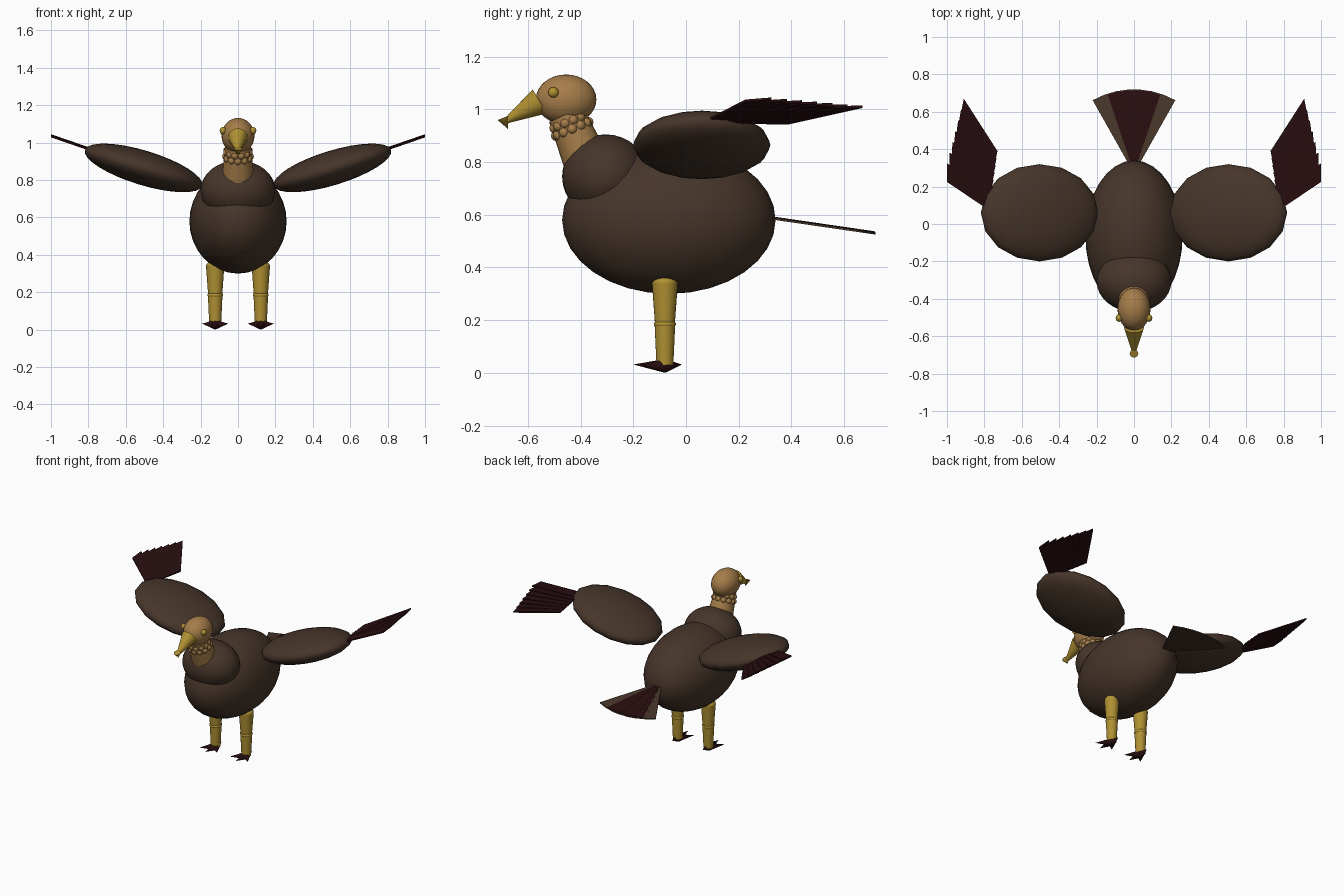
import bpy, bmesh, math
from mathutils import Vector, Matrix

if "Cube" in bpy.data.objects:
    bpy.data.objects.remove(bpy.data.objects["Cube"], do_unlink=True)


def material(name, rgb):
    m = bpy.data.materials.new(name)
    m.use_nodes = True
    m.diffuse_color = (*rgb, 1)
    m.node_tree.nodes["Principled BSDF"].inputs["Base Color"].default_value = (*rgb, 1)
    return m


BROWN = material("dark brown plumage", (0.062, 0.036, 0.023))
TAN = material("tan skin", (0.38, 0.205, 0.068))
YELLOW = material("ochre yellow", (0.43, 0.28, 0.032))
MAROON = material("dark maroon", (0.021, 0.004, 0.005))


def finish(bm, name, mat, smooth=True):
    bmesh.ops.recalc_face_normals(bm, faces=bm.faces)
    mesh = bpy.data.meshes.new(name)
    bm.to_mesh(mesh)
    bm.free()
    mesh.materials.append(mat)
    ob = bpy.data.objects.new(name, mesh)
    bpy.context.collection.objects.link(ob)
    if smooth:
        bpy.ops.object.select_all(action="DESELECT")
        ob.select_set(True)
        bpy.context.view_layer.objects.active = ob
        bpy.ops.object.shade_smooth_by_angle(angle=math.radians(40))
    return ob


def add_ball(bm, center, radii, roll=0, segs=32, rings=16):
    mat = (Matrix.Translation(center) @ Matrix.Rotation(roll, 4, "Y")
           @ Matrix.Diagonal((*radii, 1)))
    bmesh.ops.create_uvsphere(bm, u_segments=segs, v_segments=rings, radius=1, matrix=mat)


def ball(name, mat, center, radii, **kw):
    bm = bmesh.new()
    add_ball(bm, center, radii, **kw)
    return finish(bm, name, mat)


def add_cone(bm, start, end, r1, r2, segs=24):
    a, b = Vector(start), Vector(end)
    turn = (b - a).to_track_quat("Z", "Y").to_matrix().to_4x4()
    bmesh.ops.create_cone(bm, cap_ends=True, segments=segs, radius1=r1, radius2=r2,
                          depth=(b - a).length, matrix=Matrix.Translation((a + b) / 2) @ turn)


def cone(name, mat, start, end, r1, r2, segs=24):
    bm = bmesh.new()
    add_cone(bm, start, end, r1, r2, segs)
    return finish(bm, name, mat)


def add_plate(bm, corners, thick):
    """Thin slab with a slight central ridge, from four corner points."""
    lo = [bm.verts.new(Vector(c) - Vector((0, 0, thick / 2))) for c in corners]
    hi = [bm.verts.new(Vector(c) + Vector((0, 0, thick / 2))) for c in corners]
    bm.faces.new(lo)
    bm.faces.new(hi)
    for i in range(4):
        j = (i + 1) % 4
        bm.faces.new((lo[i], lo[j], hi[j], hi[i]))


# Trunk
ball("body", BROWN, (0, -0.065, 0.58), (0.26, 0.405, 0.28))
ball("chest", BROWN, (0, -0.305, 0.745), (0.2, 0.165, 0.16))

# Neck with a scalloped ruff
neck_low, neck_top = Vector((0, -0.365, 0.77)), Vector((0, -0.455, 0.98))
cone("neck", TAN, neck_low, neck_top, 0.09, 0.07)
bm = bmesh.new()
turn = (neck_top - neck_low).to_track_quat("Z", "Y")
for along, radius, shift in ((0.74, 0.066, 0), (0.87, 0.062, 0.5)):
    for i in range(12):
        a = math.tau * (i + shift) / 12
        p = neck_low.lerp(neck_top, along) + turn @ Vector(
            (radius * math.cos(a), radius * math.sin(a), 0))
        add_ball(bm, p, (0.02, 0.02, 0.02), segs=10, rings=6)
finish(bm, "neck_ruff", TAN)

# Head
ball("head", TAN, (0, -0.455, 1.037), (0.088, 0.115, 0.095))
cone("beak", YELLOW, (0, -0.555, 1.03), (0, -0.69, 0.952), 0.053, 0.008)
cone("beak_hook", YELLOW, (0, -0.693, 0.968), (0, -0.676, 0.926), 0.023, 0.0, 16)

# Tail fan: brown feathers with a maroon layer over the middle
root = Vector((0, 0.27, 0.594))


def tail_fan(name, mat, count, spread, length, lift):
    bm = bmesh.new()
    step = 2 * spread / count
    for i in range(count):
        mid = -spread + step * (i + 0.5)

        def at(r, ang):
            x, y = r * math.sin(ang), r * math.cos(ang)
            return root + Vector((x, y, -0.145 * y + lift + 0.001 * (i % 2)))
        half = step * 0.55
        add_plate(bm, [at(0.04, mid - half), at(0.04, mid + half),
                       at(length, mid + half), at(length, mid - half)], 0.008)
    finish(bm, name, mat, smooth=False)


tail_fan("tail_feathers", BROWN, 7, math.radians(29), 0.45, 0)
tail_fan("tail_middle_feathers", MAROON, 5, math.radians(18), 0.445, 0.003)

for side, s in (("left", 1), ("right", -1)):
    ball(side + "_eye", YELLOW, (s * 0.08, -0.503, 1.064), (0.018, 0.02, 0.02),
         segs=16, rings=10)

    # Wing
    ball(side + "_wing", BROWN, (s * 0.505, 0.06, 0.865), (0.328, 0.26, 0.092),
         roll=-s * math.radians(17), segs=16, rings=16)

    # Wing tip feathers, narrow at the root and wide at the cut end
    bm = bmesh.new()
    count = 7
    for i in range(count):
        t = i / (count - 1)
        base = Vector((0.775 - 0.03 * t, 0.11 + 0.19 * t))
        tip = Vector((1.0 - 0.08 * t, 0.275 + 0.345 * t))
        corners = []
        for p, dx, dy in ((base, 0.01, -0.03), (base, -0.015, 0.05 + 0.04 * t),
                          (tip, -0.01 * t, 0.05), (tip, 0.01 * t, -0.05)):
            x, y = p.x + dx, p.y + dy
            z = 0.94 + 0.345 * (x - 0.72) + (0.004 if dy > 0 else -0.004)
            corners.append((s * x, y, z))
        add_plate(bm, corners, 0.009)
    finish(bm, side + "_wing_feathers", MAROON, smooth=False)

    # Leg
    x, y = s * 0.122, -0.08
    cone(side + "_thigh", YELLOW, (x, y, 0.19), (x, y, 0.34), 0.038, 0.049)
    ball(side + "_thigh_top", YELLOW, (x, y, 0.34), (0.049, 0.049, 0.03), segs=24)
    ball(side + "_knee", YELLOW, (x, y, 0.185), (0.042, 0.042, 0.02), segs=24)
    cone(side + "_shin", YELLOW, (x, y, 0.03), (x, y, 0.185), 0.032, 0.039)

    # Foot with three front toes and one back toe
    bm = bmesh.new()
    for dx, dy in ((0, -0.12), (0.07, -0.085), (-0.07, -0.085), (0, 0.065)):
        add_cone(bm, (x, y, 0.027), (x + dx, y + dy, 0.032), 0.026, 0.0, 10)
    finish(bm, side + "_foot", MAROON)
